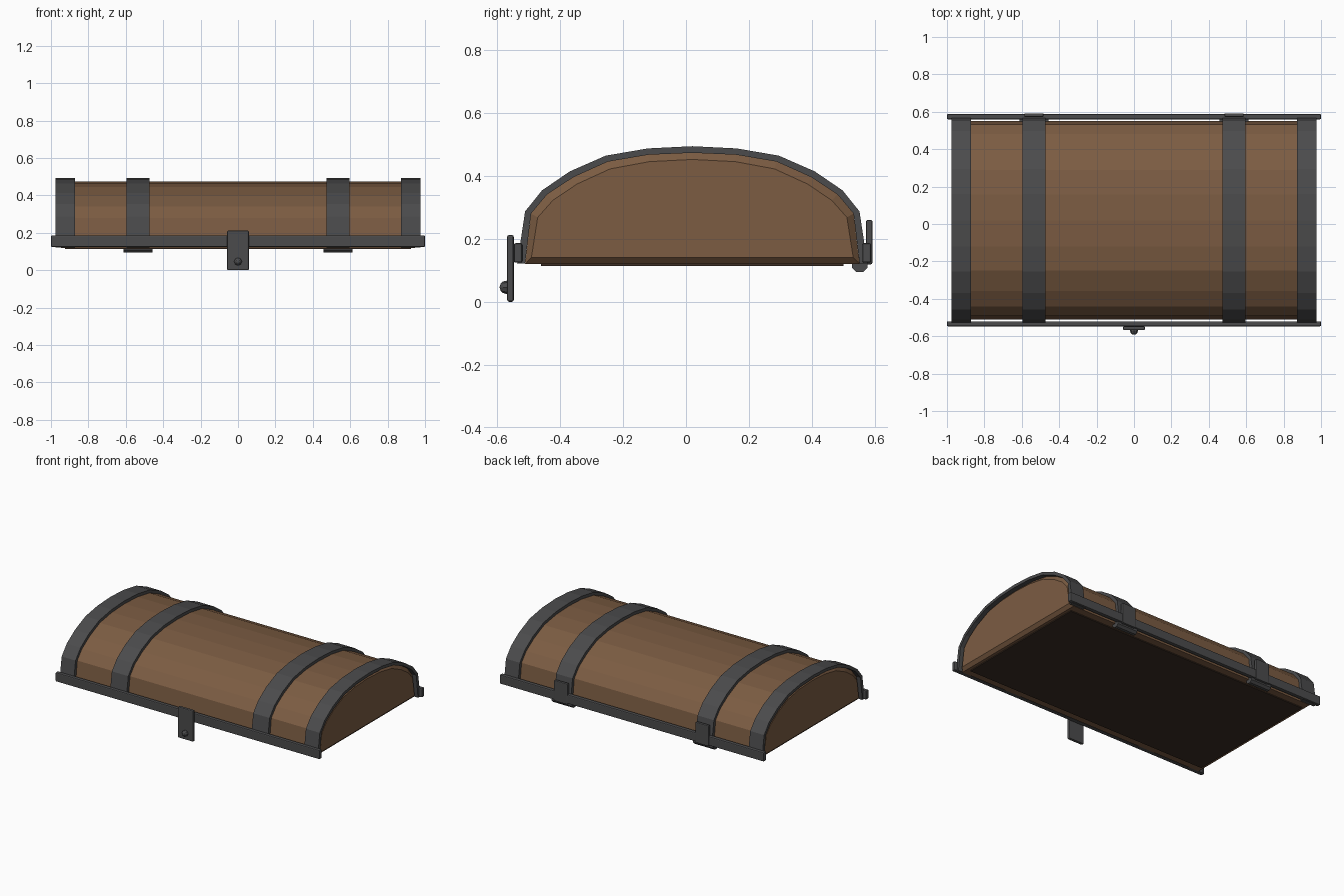
import bpy, bmesh
from math import pi
from mathutils import Matrix

if "Cube" in bpy.data.objects:
    bpy.data.objects.remove(bpy.data.objects["Cube"])

CY = 0.02  # the lid arch is centred slightly behind the origin
# half of the arch, from foot to apex: (offset from CY, z)
HALF_OUT = [(0.556, 0.122), (0.531, 0.287), (0.477, 0.354), (0.389, 0.414),
            (0.275, 0.464), (0.141, 0.487), (0, 0.494)]
HALF_WOOD = [(0.531, 0.12), (0.512, 0.28), (0.461, 0.341), (0.377, 0.396),
             (0.268, 0.445), (0.139, 0.467), (0, 0.473)]
HALF_CAP = [(0.511, 0.141), (0.491, 0.268), (0.443, 0.322), (0.366, 0.374),
            (0.261, 0.422), (0.137, 0.445), (0, 0.452)]


def mat(name, rgb):
    m = bpy.data.materials.new(name)
    m.diffuse_color = (*rgb, 1)
    m.use_nodes = True
    m.node_tree.nodes["Principled BSDF"].inputs["Base Color"].default_value = m.diffuse_color
    return m


WOOD = mat("wood", (0.2, 0.107, 0.055))
DARK = mat("dark_lining", (0.045, 0.027, 0.018))
IRON = mat("iron", (0.07, 0.07, 0.072))


def arch(half):
    return [(CY - y, z) for y, z in half] + [(CY + y, z) for y, z in half[-2::-1]]


def finish(name, bm, material):
    bmesh.ops.recalc_face_normals(bm, faces=bm.faces)
    me = bpy.data.meshes.new(name)
    bm.to_mesh(me)
    bm.free()
    ob = bpy.data.objects.new(name, me)
    me.materials.append(material)
    bpy.context.collection.objects.link(ob)
    return ob


def loft(bm, rings, wrap):
    """Bridge rings of equal length; wrap joins the last ring to the first."""
    vs = [[bm.verts.new(p) for p in r] for r in rings]
    n = len(vs[0])
    for k in range(len(vs) if wrap else len(vs) - 1):
        a, b = vs[k], vs[(k + 1) % len(vs)]
        for i in range(n - 1 if wrap else n):
            j = (i + 1) % n
            bm.faces.new((a[i], a[j], b[j], b[i]))
    return vs


def box(name, x, y, z, material, bevel=0.0):
    bm = bmesh.new()
    bmesh.ops.create_cube(bm, size=1)
    for v in bm.verts:
        for i, (lo, hi) in enumerate((x, y, z)):
            v.co[i] = (lo + hi) / 2 + v.co[i] * (hi - lo)
    if bevel:
        bmesh.ops.bevel(bm, geom=bm.edges[:], offset=bevel, segments=2,
                        profile=0.5, affect='EDGES')
    return finish(name, bm, material)


# arched wooden lid with chamfered ends
bm = bmesh.new()
rings = [[(x, y, z) for y, z in arch(h)] for x, h in
         ((-0.965, HALF_CAP), (-0.945, HALF_WOOD), (0.945, HALF_WOOD), (0.965, HALF_CAP))]
vs = loft(bm, rings, False)
bm.faces.new(vs[0])
bm.faces.new(vs[-1])
finish("lid_body", bm, WOOD)

# dark underside panel
box("underside_panel", (-0.925, 0.925), (-0.46, 0.50), (0.113, 0.13), DARK)

# four iron straps over the arch
for name, x0, x1 in (("outer_strap_left", -0.977, -0.872), ("inner_strap_left", -0.597, -0.473),
                     ("inner_strap_right", 0.473, 0.597), ("outer_strap_right", 0.872, 0.977)):
    bm = bmesh.new()
    o, i = arch(HALF_OUT), arch(HALF_WOOD)
    i[0], i[-1] = (i[0][0], 0.122), (i[-1][0], 0.122)
    rings = [[(x, y, z) for y, z in p] for x, p in ((x0, o), (x1, o), (x1, i), (x0, i))]
    vs = loft(bm, rings, True)
    for e in (0, -1):
        bm.faces.new([r[e] for r in vs])
    finish(name, bm, IRON)

# front and back rails
box("front_rail", (-1, 1), (-0.547, -0.52), (0.124, 0.186), IRON, 0.006)
box("back_rail", (-1, 1), (0.56, 0.588), (0.124, 0.186), IRON, 0.006)

# hinges: plate and barrel
for side, s in (("left", -1), ("right", 1)):
    cx = s * 0.535
    box("hinge_plate_" + side, (cx - 0.051, cx + 0.051), (0.572, 0.592),
        (0.119, 0.26), IRON, 0.005)
    bm = bmesh.new()
    bmesh.ops.create_cone(bm, cap_ends=True, segments=8, radius1=0.027, radius2=0.027, depth=0.155,
                          matrix=Matrix.Translation((cx, 0.552, 0.119)) @ Matrix.Rotation(pi / 2, 4, 'Y')
                          @ Matrix.Rotation(pi / 8, 4, 'Z'))
    finish("hinge_barrel_" + side, bm, IRON)

# latch plate and its stud
box("latch_plate", (-0.058, 0.058), (-0.568, -0.547), (0.0, 0.212), IRON, 0.006)
bm = bmesh.new()
bmesh.ops.create_uvsphere(bm, u_segments=8, v_segments=6, radius=0.021,
                          matrix=Matrix.Translation((0, -0.571, 0.046)) @ Matrix.Rotation(pi / 2, 4, 'X'))
finish("latch_stud", bm, IRON)
